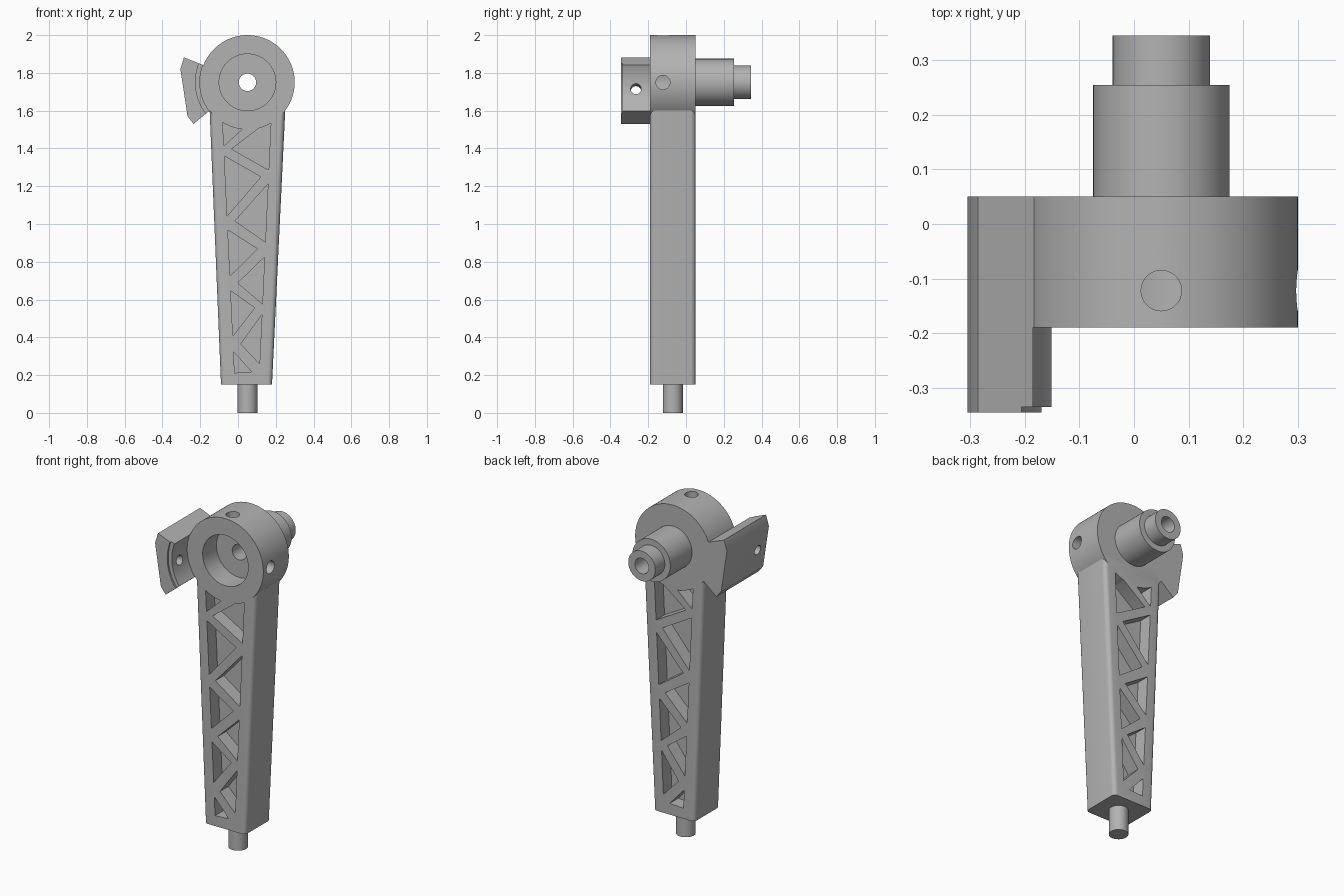
import bpy
import bmesh
from math import pi
from mathutils import Matrix, Vector

if "Cube" in bpy.data.objects:
    bpy.data.objects.remove(bpy.data.objects["Cube"])

grey = bpy.data.materials.new("plain grey")
grey.use_nodes = True
colour = (0.45, 0.45, 0.45, 1)
grey.diffuse_color = colour
grey.node_tree.nodes["Principled BSDF"].inputs["Base Color"].default_value = colour

HUB = Vector((0.05, 0, 1.75))
FRONT, BACK = -0.19, 0.05


def finish(name, bm):
    bmesh.ops.recalc_face_normals(bm, faces=bm.faces)
    mesh = bpy.data.meshes.new(name)
    bm.to_mesh(mesh)
    bm.free()
    mesh.materials.append(grey)
    obj = bpy.data.objects.new(name, mesh)
    bpy.context.collection.objects.link(obj)
    return obj


def rod(name, start, end, radius, sides=96):
    """Cylinder between two points."""
    start, end = Vector(start), Vector(end)
    axis = end - start
    turn = axis.to_track_quat("Z", "Y").to_matrix().to_4x4()
    bm = bmesh.new()
    bmesh.ops.create_cone(bm, cap_ends=True, segments=sides, radius1=radius,
                          radius2=radius, depth=axis.length,
                          matrix=Matrix.Translation((start + end) / 2) @ turn)
    return finish(name, bm)


def hub_rod(name, y0, y1, radius):
    """Cylinder on the hub axis."""
    return rod(name, (HUB.x, y0, HUB.z), (HUB.x, y1, HUB.z), radius)


def prism(name, outline, y0, y1):
    """Outline in x and z, extruded along y."""
    bm = bmesh.new()
    face = bm.faces.new([bm.verts.new((x, y0, z)) for x, z in outline])
    new = bmesh.ops.extrude_face_region(bm, geom=[face])["geom"]
    bmesh.ops.translate(bm, vec=(0, y1 - y0, 0),
                        verts=[v for v in new if isinstance(v, bmesh.types.BMVert)])
    return finish(name, bm)


def combine(target, other, operation):
    """Apply a boolean and remove the helper."""
    mod = target.modifiers.new("boolean", "BOOLEAN")
    mod.operation, mod.object, mod.solver = operation, other, "EXACT"
    bpy.context.view_layer.objects.active = target
    bpy.ops.object.modifier_apply(modifier=mod.name)
    bpy.data.objects.remove(other)


# Tapered arm with rounded long edges
arm = prism("crank_arm", [(-0.09, 0.15), (0.18, 0.15), (0.25, 1.6), (-0.15, 1.6)],
            FRONT, BACK)
bm = bmesh.new()
bm.from_mesh(arm.data)
long_edges = [e for e in bm.edges if abs(e.verts[0].co.z - e.verts[1].co.z) > 1]
bmesh.ops.bevel(bm, geom=long_edges, offset=0.025, segments=6, profile=0.5,
                affect="EDGES")
bm.to_mesh(arm.data)
bm.free()


# Triangular lightening pockets, front and back, leaving a web between
def left_x(z):
    return -0.008 - 0.0474 * z


def right_x(z):
    return 0.102 + 0.0469 * z


INSET = 0.04
left_pockets = [(1.56, 1.413, 1.56, 0.09), (1.36, 1.042, 1.249, INSET),
                (0.968, 0.725, 0.868, INSET), (0.646, 0.407, 0.556, INSET),
                (0.323, 0.212, 0.217, INSET)]
right_pockets = [(1.556, 1.286, 1.397), (1.212, 0.905, 1.016),
                 (0.825, 0.577, 0.688), (0.519, 0.26, 0.365)]
triangles = [[(left_x(a), a), (left_x(b), b), (right_x(c) - gap, c)]
             for a, b, c, gap in left_pockets]
triangles += [[(right_x(a), a), (right_x(b), b), (left_x(c) + INSET, c)]
              for a, b, c in right_pockets]
for triangle in triangles:
    for y0, y1 in ((FRONT - 0.1, FRONT + 0.08), (BACK - 0.08, BACK + 0.1)):
        combine(arm, prism("pocket", triangle, y0, y1), "DIFFERENCE")

# Side clamp with a concave inner face and a thin relieved front lip
clamp = prism("clamp", [(-0.286, 1.882), (-0.13, 1.82), (-0.11, 1.633),
                        (-0.235, 1.53), (-0.267, 1.57), (-0.305, 1.82)],
              -0.345, BACK)
combine(clamp, hub_rod("seat", -0.5, FRONT, 0.252), "DIFFERENCE")
combine(clamp, hub_rod("lip", -0.5, -0.335, 0.275), "DIFFERENCE")
combine(clamp, rod("screw_hole", (-0.1, -0.265, 1.73), (-0.4, -0.265, 1.685),
                   0.028, 32), "DIFFERENCE")

# Hub, stepped shaft and bottom pin
parts = [
    hub_rod("hub", FRONT, BACK, 0.25),
    clamp,
    hub_rod("shaft", BACK - 0.04, 0.255, 0.125),
    hub_rod("shaft_tip", 0.2, 0.345, 0.089),
    rod("pin", (0.05, -0.07, 0), (0.05, -0.07, 0.18), 0.053, 48),
]
for part in parts:
    combine(arm, part, "UNION")

# Counterbore, through bore and two radial screw holes
HOLE_Y = -0.122
centre = (HUB.x, HOLE_Y, HUB.z)
holes = [
    hub_rod("counterbore", -0.4, -0.06, 0.15),
    hub_rod("bore", -0.2, 0.5, 0.046),
    rod("top_hole", centre, (HUB.x, HOLE_Y, 2.2), 0.037, 48),
    rod("side_hole", centre, (0.5, HOLE_Y, HUB.z), 0.037, 48),
]
for hole in holes:
    combine(arm, hole, "DIFFERENCE")

# Smooth round faces, crisp edges
bpy.ops.object.select_all(action="DESELECT")
arm.select_set(True)
bpy.context.view_layer.objects.active = arm
bpy.ops.object.shade_smooth_by_angle(angle=pi / 7)
